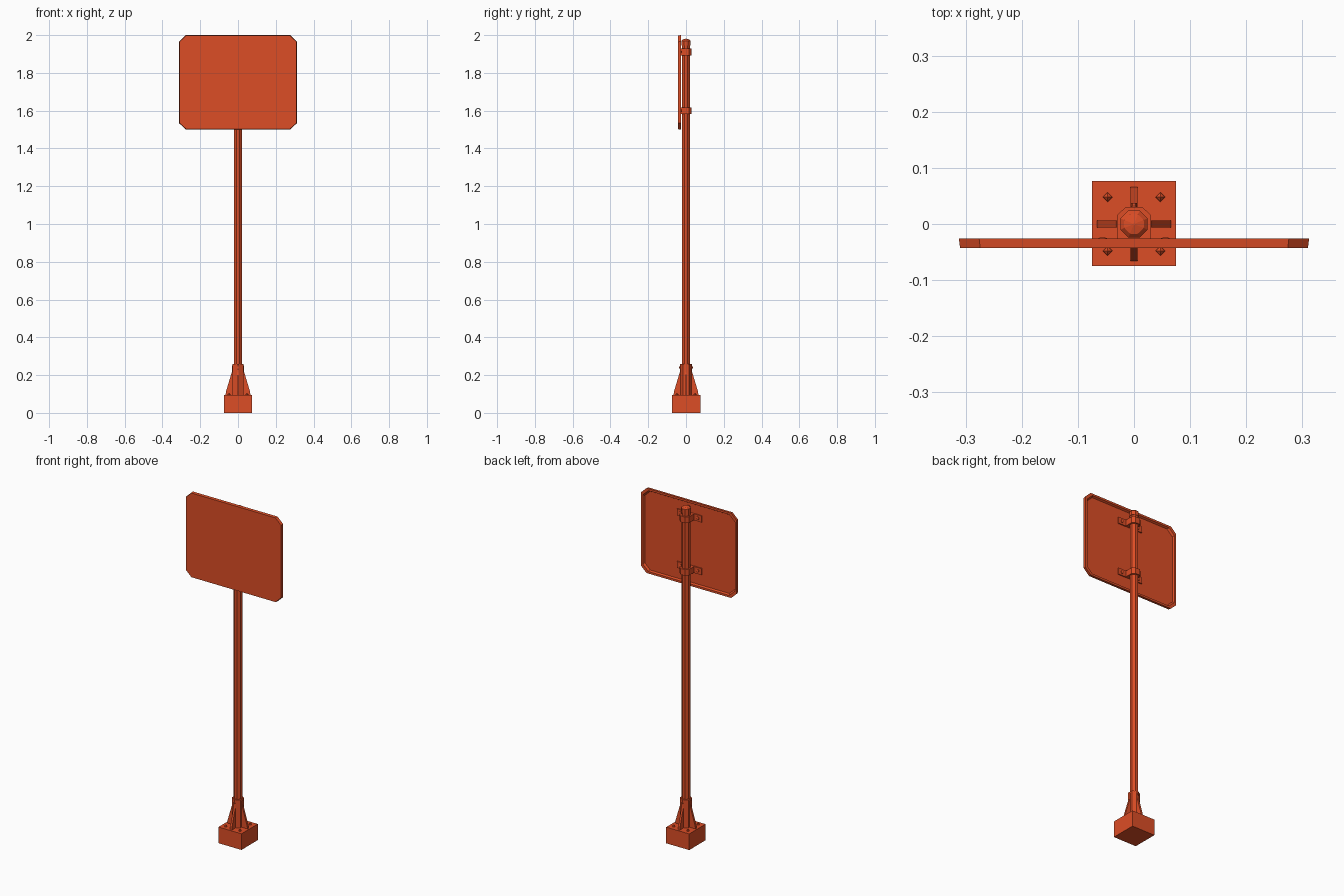
import bpy, bmesh, math
from mathutils import Matrix, Vector

if "Cube" in bpy.data.objects:
    bpy.data.objects.remove(bpy.data.objects["Cube"], do_unlink=True)

paint = bpy.data.materials.new("orange_red_paint")
paint.use_nodes = True
COLOR = (0.72, 0.075, 0.019, 1)
paint.diffuse_color = COLOR
paint.node_tree.nodes["Principled BSDF"].inputs["Base Color"].default_value = COLOR


def finish(name, bm):
    bmesh.ops.recalc_face_normals(bm, faces=bm.faces)
    mesh = bpy.data.meshes.new(name)
    bm.to_mesh(mesh)
    bm.free()
    mesh.materials.append(paint)
    obj = bpy.data.objects.new(name, mesh)
    bpy.context.collection.objects.link(obj)
    return obj


def box(name, x, y, z):
    """Box from (low, high) ranges."""
    bm = bmesh.new()
    size = [r[1] - r[0] for r in (x, y, z)]
    mid = Vector([sum(r) / 2 for r in (x, y, z)])
    bmesh.ops.create_cube(bm, size=1, matrix=Matrix.Translation(mid) @ Matrix.Diagonal((*size, 1)))
    return finish(name, bm)


def lathe(name, profile, sides, turn=0.0, matrix=Matrix()):
    """Faceted solid from a list of (radius, height)."""
    bm = bmesh.new()
    rings = []
    for r, h in profile:
        angles = [turn + math.tau * i / sides for i in range(sides)]
        rings.append([bm.verts.new((r * math.cos(a), r * math.sin(a), h)) for a in angles])
    for low, high in zip(rings, rings[1:]):
        for i in range(sides):
            j = (i + 1) % sides
            bm.faces.new((low[i], low[j], high[j], high[i]))
    bm.faces.new(rings[0])
    bm.faces.new(rings[-1])
    bm.transform(matrix)
    return finish(name, bm)


def prism(name, outline, depth, matrix=Matrix()):
    """Extrude a flat outline, centred on its own plane."""
    bm = bmesh.new()
    face = bm.faces.new([bm.verts.new((a, b, -depth / 2)) for a, b in outline])
    new = bmesh.ops.extrude_face_region(bm, geom=[face])["geom"]
    verts = [v for v in new if isinstance(v, bmesh.types.BMVert)]
    bmesh.ops.translate(bm, verts=verts, vec=(0, 0, depth))
    bm.transform(matrix)
    return finish(name, bm)


# Base block, hexagonal socket and pole
box("base_block", (-0.075, 0.075), (-0.075, 0.077), (0, 0.095))
lathe("socket", [(0.033, 0.095), (0.033, 0.26)], 6, math.pi / 2)
lathe("pole", [(0.0235, 0.095), (0.0235, 1.95)], 8, math.pi / 8)
lathe("pole_cap", [(0.026, 1.945), (0.026, 1.97), (0.019, 1.977), (0.002, 1.981)], 8, math.pi / 8)

# Four tapered gussets around the socket
upright = Matrix.Rotation(math.pi / 2, 4, "X")
gusset = [(0.02, 0.095), (0.066, 0.095), (0.063, 0.115), (0.033, 0.215), (0.031, 0.25), (0.02, 0.25)]
for k in range(4):
    prism("gusset_%d" % k, gusset, 0.012, Matrix.Rotation(k * math.pi / 2, 4, "Z") @ upright)

# Anchor bolts and socket screws
for sx in (-1, 1):
    for sy in (-1, 1):
        lathe("anchor_bolt", [(0.009, 0.094), (0.008, 0.099), (0.001, 0.104)], 4, 0,
              Matrix.Translation((sx * 0.047, sy * 0.048, 0)))
for s in (-1, 1):
    lathe("socket_screw", [(0.005, 0.025), (0.005, 0.037)], 6, 0,
          Matrix.Translation((0, 0, 0.24)) @ Matrix.Rotation(-s * math.pi / 2, 4, "X"))

# Sign panel with cut corners, flared edge and a recessed back
W, H, CX, CZ, MID = 0.312, 0.25, 0.036, 0.034, 1.75
bm = bmesh.new()


def panel_ring(y, grow):
    w, h = W + grow, H + grow
    pts = [(w, h - CZ), (w - CX, h), (CX - w, h), (-w, h - CZ),
           (-w, CZ - h), (CX - w, -h), (w - CX, -h), (w, CZ - h)]
    return [bm.verts.new((x, y, MID + z)) for x, z in pts]


rings = [panel_ring(y, g) for y, g in
         ((-0.043, -0.002), (-0.026, 0), (-0.026, -0.012), (-0.036, -0.018))]
for a, b in zip(rings, rings[1:]):
    for i in range(8):
        j = (i + 1) % 8
        bm.faces.new((a[i], a[j], b[j], b[i]))
bm.faces.new(rings[0])
bm.faces.new(rings[-1])
finish("sign_panel", bm)

# Two clamps: bent strap around the pole, with bolted tabs on the panel
strap = [(-0.03, -0.036), (0.03, -0.036), (0.03, 0.016), (0.015, 0.03), (-0.015, 0.03), (-0.03, 0.016)]
for z in (1.6, 1.91):
    prism("clamp_strap", strap, 0.036, Matrix.Translation((0, 0, z)))
    for s in (-1, 1):
        box("clamp_tab", sorted((s * 0.028, s * 0.08)), (-0.037, -0.03), (z - 0.019, z + 0.019))
        lathe("clamp_bolt", [(0.009, 0), (0.009, 0.005), (0.004, 0.007)], 6, 0,
              Matrix.Translation((s * 0.056, -0.031, z)) @ Matrix.Rotation(-math.pi / 2, 4, "X"))
